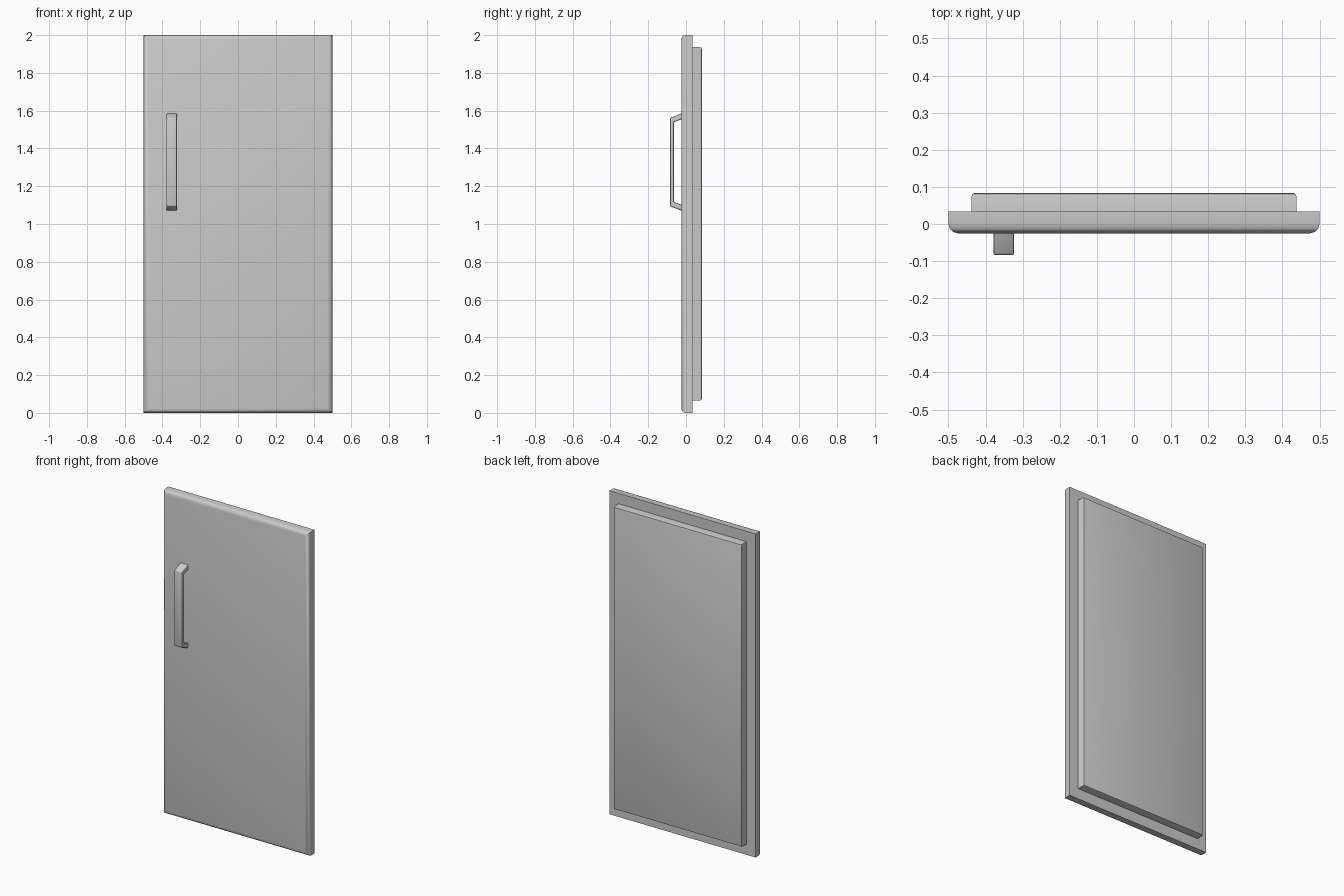
import bpy, bmesh

if "Cube" in bpy.data.objects:
    bpy.data.objects.remove(bpy.data.objects["Cube"])


def finish(name, bm):
    bmesh.ops.recalc_face_normals(bm, faces=bm.faces[:])
    mesh = bpy.data.meshes.new(name)
    bm.to_mesh(mesh)
    bm.free()
    ob = bpy.data.objects.new(name, mesh)
    bpy.context.collection.objects.link(ob)
    bpy.ops.object.select_all(action='DESELECT')
    ob.select_set(True)
    bpy.context.view_layer.objects.active = ob
    bpy.ops.object.shade_smooth_by_angle(angle=0.6)
    return ob


def slab(name, width, y0, y1, z0, z1, round_y, radius, segments):
    """Box whose rim on the plane y = round_y is rounded."""
    bm = bmesh.new()
    bmesh.ops.create_cube(bm, size=1)
    for v in bm.verts:
        v.co = (v.co.x * width,
                y0 if v.co.y < 0 else y1,
                z0 if v.co.z < 0 else z1)
    rim = [e for e in bm.edges
           if all(abs(v.co.y - round_y) < 1e-5 for v in e.verts)]
    bmesh.ops.bevel(bm, geom=rim, offset=radius, segments=segments,
                    profile=0.5, affect='EDGES')
    return finish(name, bm)


FRONT, SEAM, BACK = -0.025, 0.034, 0.084

# Door leaf with rounded front rim, and the smaller inner panel behind it
slab("door_front", 1.0, FRONT, SEAM, 0.0, 2.0, FRONT, 0.025, 3)
slab("inner_panel", 0.876, SEAM - 0.005, BACK, 0.066, 1.936, BACK, 0.01, 2)

# Handle: C-shaped side profile, mirrored about its mid height, then extruded
mid = 1.328
half = [(-0.012, 0.262), (-0.084, 0.234), (-0.064, 0.211), (-0.012, 0.231)]
outer, inner = half[:2], half[2:]
profile = (outer + [(y, -z) for y, z in reversed(outer)]
           + [(y, -z) for y, z in reversed(inner)] + inner)
bm = bmesh.new()
face = bm.faces.new([bm.verts.new((-0.379, y, mid + z)) for y, z in profile])
side = bmesh.ops.extrude_face_region(bm, geom=[face])["geom"]
for v in side:
    if isinstance(v, bmesh.types.BMVert):
        v.co.x = -0.323
bmesh.ops.recalc_face_normals(bm, faces=bm.faces[:])
edges = [e for e in bm.edges if any(v.co.y < -0.02 for v in e.verts)]
bmesh.ops.bevel(bm, geom=edges, offset=0.006, segments=2, profile=0.5,
                affect='EDGES', clamp_overlap=True)
finish("handle", bm)
